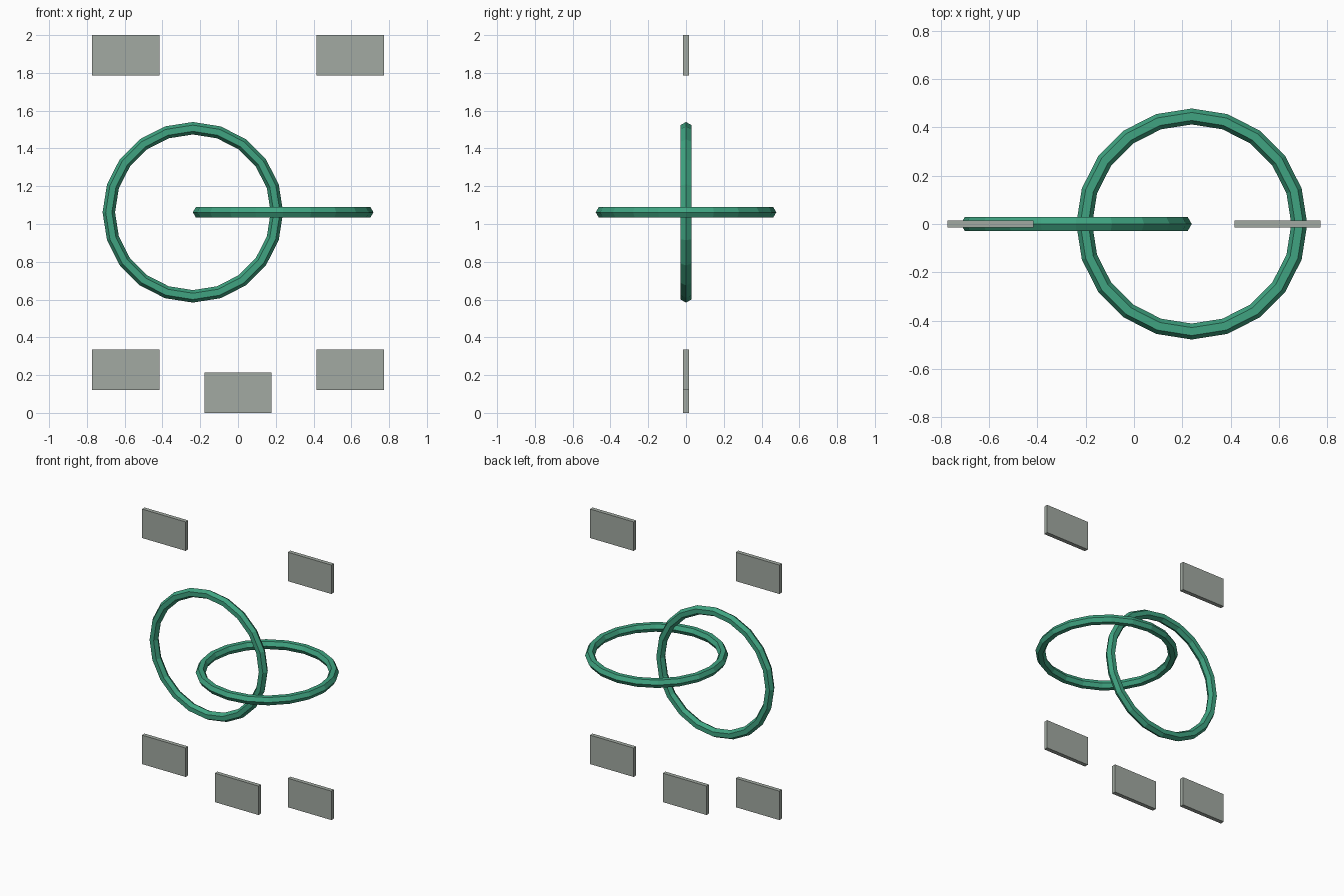
import bpy
from math import radians

cube = bpy.data.objects.get("Cube")
if cube:
    bpy.data.objects.remove(cube, do_unlink=True)


def make_material(name, rgb):
    mat = bpy.data.materials.new(name)
    mat.use_nodes = True
    color = (*rgb, 1.0)
    mat.diffuse_color = color
    mat.node_tree.nodes["Principled BSDF"].inputs["Base Color"].default_value = color
    return mat


green = make_material("jade green", (0.05, 0.37, 0.22))
grey = make_material("stone grey", (0.36, 0.40, 0.36))

CENTRE_Z = 1.062
RING_X = 0.239
PANEL_SIZE = (0.356, 0.03, 0.213)


def add_ring(name, x, tilt):
    bpy.ops.mesh.primitive_torus_add(
        major_segments=20, minor_segments=6,
        major_radius=0.445, minor_radius=0.033,
        location=(x, 0, CENTRE_Z), rotation=(radians(tilt), 0, 0))
    ring = bpy.context.object
    ring.name = name
    ring.data.materials.append(green)
    ring.data.shade_flat()


def add_panel(name, x, z):
    bpy.ops.mesh.primitive_cube_add(size=1, location=(x, 0, z))
    panel = bpy.context.object
    panel.name = name
    panel.scale = PANEL_SIZE
    bpy.ops.object.transform_apply(location=False, rotation=False, scale=True)
    panel.data.materials.append(grey)


# Two interlocked rings, one upright and one lying flat
add_ring("upright_ring", -RING_X, 90)
add_ring("flat_ring", RING_X, 0)

# Floating panels at the corners and the bottom centre
for side, x in (("left", 0.594), ("right", -0.594)):
    add_panel(f"upper_{side}_panel", x, 1.893)
    add_panel(f"lower_{side}_panel", x, 0.228)
add_panel("bottom_panel", 0, 0.1065)
